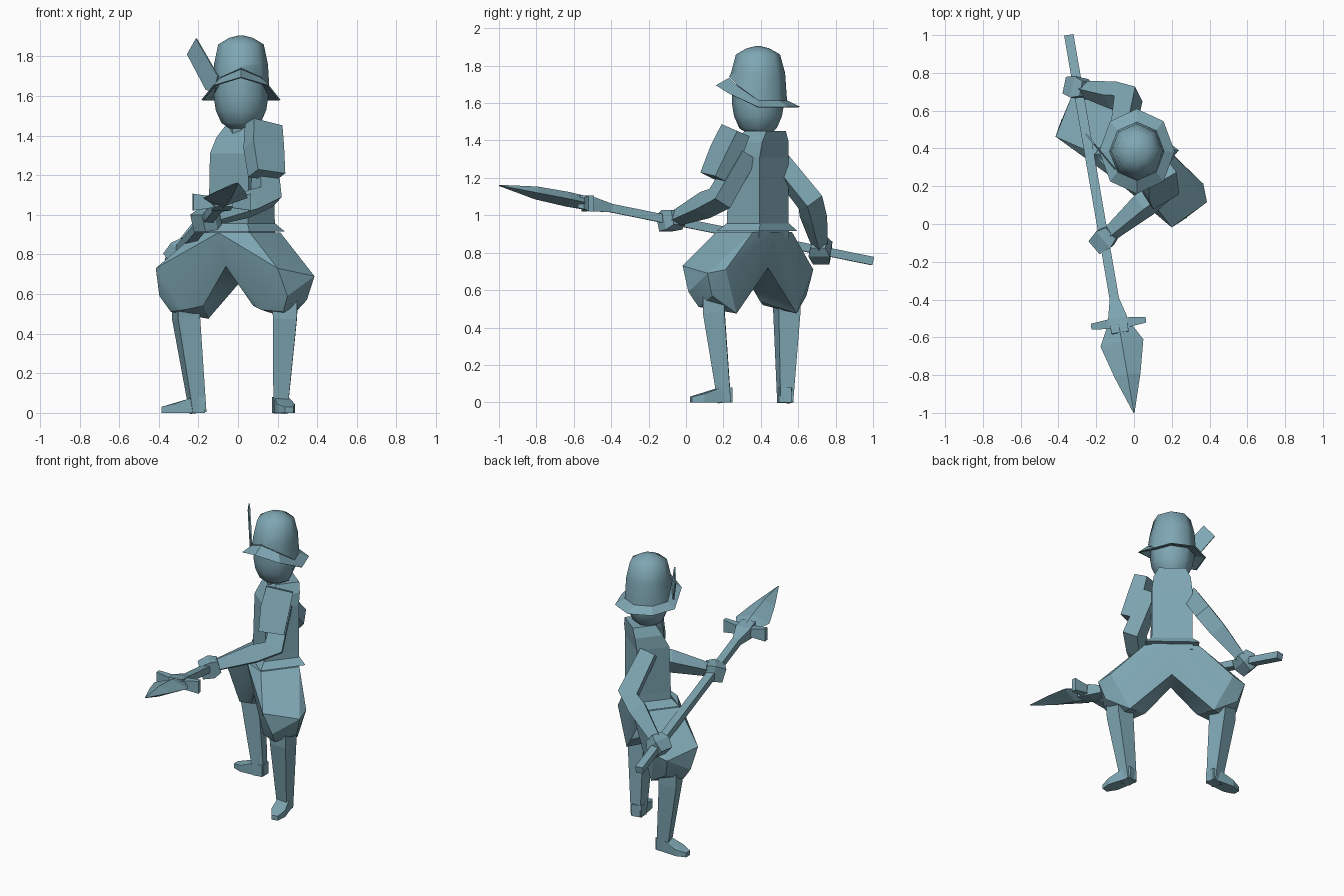
import bpy, bmesh
from math import radians, sin, cos, pi
from mathutils import Vector, Matrix

if "Cube" in bpy.data.objects:
    bpy.data.objects.remove(bpy.data.objects["Cube"])

# body frame: the figure is turned, x = its left, -y = its facing direction
BODY = Matrix.Translation((0, 0.36, 0)) @ Matrix.Rotation(radians(-38), 4, 'Z')

# one blue-grey colour throughout
PAINT = bpy.data.materials.new("blue_grey")
PAINT.diffuse_color = (0.21, 0.385, 0.455, 1)
PAINT.use_nodes = True
PAINT.node_tree.nodes["Principled BSDF"].inputs["Base Color"].default_value = PAINT.diffuse_color


def finish(name, bm, matrix=None, smooth=None, mirror=False):
    bmesh.ops.recalc_face_normals(bm, faces=bm.faces)
    me = bpy.data.meshes.new(name)
    bm.to_mesh(me)
    bm.free()
    me.materials.append(PAINT)
    ob = bpy.data.objects.new(name, me)
    bpy.context.collection.objects.link(ob)
    if matrix:
        ob.matrix_world = matrix
    if mirror:
        m = ob.modifiers.new("Mirror", 'MIRROR')
        m.use_clip = True
    if smooth:
        bpy.ops.object.select_all(action='DESELECT')
        ob.select_set(True)
        bpy.context.view_layer.objects.active = ob
        bpy.ops.object.shade_smooth_by_angle(angle=radians(smooth))
    return ob


def skin(name, rings, caps=True, **kw):
    """Join rings of points into a closed tube."""
    bm = bmesh.new()
    vr = [[bm.verts.new(p) for p in r] for r in rings]
    n = len(vr[0])
    for a, b in zip(vr, vr[1:]):
        for i in range(n):
            j = (i + 1) % n
            bm.faces.new((a[i], a[j], b[j], b[i]))
    if caps:
        bm.faces.new(vr[0])
        bm.faces.new(vr[-1])
    return finish(name, bm, **kw)


def beam(name, stations, up=(0, 0, 1), **kw):
    """Four-sided tapered bar; each station is (centre, width, height)."""
    pts = [Vector(s[0]) for s in stations]
    rings = []
    for i, (_, w, h) in enumerate(stations):
        t = (pts[min(i + 1, len(pts) - 1)] - pts[max(i - 1, 0)]).normalized()
        side = t.cross(Vector(up)).normalized()
        nrm = side.cross(t)
        rings.append([pts[i] + side * w / 2 * a + nrm * h / 2 * b
                      for a, b in ((1, 1), (-1, 1), (-1, -1), (1, -1))])
    return skin(name, rings, **kw)


def hull(name, pts, **kw):
    bm = bmesh.new()
    for p in pts:
        bm.verts.new(p)
    bmesh.ops.convex_hull(bm, input=bm.verts)
    loose = [v for v in bm.verts if not v.link_faces]
    bmesh.ops.delete(bm, geom=loose, context='VERTS')
    # open the seam where the mirrored half joins
    seam = [f for f in bm.faces if all(abs(v.co.x) < 1e-4 for v in f.verts)]
    bmesh.ops.delete(bm, geom=seam, context='FACES_ONLY')
    return finish(name, bm, **kw)


def rect(w, d, y, z):
    return [(w, y + d, z), (-w, y + d, z), (-w, y - d, z), (w, y - d, z)]


def octagon(rx, ry, z, dy=0):
    """Ring round the head axis; z may be a function of the angle."""
    out = []
    for i in range(8):
        a = -pi / 2 + i * pi / 4
        out.append((0.015 + rx * cos(a), 0.385 + dy + ry * sin(a),
                    z(a) if callable(z) else z))
    return out


# baggy breeches
hull("breeches", [
    (0, -.16, .91), (0, .15, .91), (.17, -.12, .91), (.17, .13, .91),
    (0, -.1, .74), (0, .1, .72),
    (.455, .045, .69), (.39, -.175, .73), (.38, .11, .71),
    (.41, -.12, .59), (.41, .04, .57),
    (.26, .09, .475), (.36, -.09, .51), (.20, .05, .54),
    (.25, -.13, .52), (.16, -.08, .54)],
    matrix=BODY, mirror=True, smooth=25)

# legs and splayed feet
beam("leg", [((.315, -.02, .6), .12, .13), ((.317, -.02, .48), .115, .12),
             ((.264, .01, .0), .07, .07)],
     up=(0.8, 0.6, 0), matrix=BODY, mirror=True)
ankle, toe = Vector((.264, .01, 0)), Vector((.134, -.105, 0))
d = toe.normalized()
s = Vector((-d.y, d.x, 0))
hull("foot", [ankle + d * a + s * b + Vector((0, 0, z)) for a, w, zs in
              ((-.036, .034, (0, .08)), (.035, .038, (0, .075)),
               (.12, .045, (0, .045)), (.185, .022, (0, .03)))
              for b in (-w, w) for z in zs], matrix=BODY, mirror=True)

# jerkin, flared hem and neck
skin("torso", [rect(.13, .11, .03, .88), rect(.125, .11, .03, 1.0),
               rect(.125, .105, .035, 1.31), rect(.115, .09, .06, 1.39),
               rect(.085, .075, .08, 1.45)], matrix=BODY)
skin("hem", [rect(.168, .145, .025, .915), rect(.127, .115, .03, .955)], matrix=BODY)
skin("neck", [octagon(.06, .06, 1.38, .02), octagon(.06, .06, 1.5)])

# head
skin("head", [octagon(.05, .05, 1.43, .01), octagon(.10, .10, 1.465),
              octagon(.128, .128, 1.53), octagon(.138, .14, 1.6),
              octagon(.13, .135, 1.7)], smooth=50)


# hat: crown, and brim turned up at the front
def lift(low, high):
    return lambda a: low + (high - low) * max(0, -sin(a)) ** 1.3


skin("hat_crown", [octagon(.145, .155, lift(1.615, 1.74)), octagon(.136, .145, 1.76),
                   octagon(.115, .118, 1.86), octagon(.06, .06, 1.893),
                   octagon(.012, .012, 1.905)], smooth=50)
skin("hat_brim", [octagon(.145, .155, lift(1.615, 1.735)),
                  octagon(.20, .225, lift(1.58, 1.695)),
                  octagon(.19, .215, lift(1.577, 1.69)),
                  octagon(.14, .15, lift(1.60, 1.72))], caps=False)

# flat feather on the hat
off = Vector((.003, .003, 0))
quill = [Vector((x, .17 - 1.2 * x, z)) for x, z in
         ((-.10, 1.70), (-.21, 1.89), (-.255, 1.81), (-.16, 1.63), (-.12, 1.62))]
skin("feather", [[p - off for p in quill], [p + off for p in quill]])

# spear: position along the shaft is given by y
BUTT, TIP = Vector((-.345, 1, .755)), Vector((0, -1, 1.16))


def on_spear(y):
    return BUTT + (TIP - BUTT) * (1 - y) / 2


beam("spear_shaft", [(on_spear(.997), .05, .045), (on_spear(-.40), .05, .045),
                     (on_spear(-.50), .10, .075), (on_spear(-.58), .09, .07)])
c = on_spear(-.525)
beam("spear_crossbar", [(c + Vector((-.145, -.018, 0)), .03, .085),
                        (c + Vector((-.06, -.007, 0)), .05, .06),
                        (c + Vector((.06, .007, 0)), .05, .06),
                        (c + Vector((.145, .018, 0)), .03, .085)])
axis = (TIP - BUTT).normalized()
side = axis.cross(Vector((0, 0, 1))).normalized()
up = side.cross(axis)
skin("spear_blade", [[on_spear(y) + side * w * a + up * h * b
                      for a, b in ((1, 0), (0, 1), (-1, 0), (0, -1))]
                     for y, w, h in ((-.50, .045, .035), (-.63, .115, .04),
                                     (-.80, .07, .035), (-1, .003, .003))])

# bent arms, each ending in a hand that grips the shaft
arms = {
    "front": ((.125, .32, 1.33), (.145, .18, 1.09), -.08),
    "rear": ((-.06, .49, 1.29), (-.03, .665, 1.07), .72),
}
for key, (shoulder, elbow, y) in arms.items():
    sh, el, hand = Vector(shoulder), Vector(elbow), on_spear(y)
    bend = (el - sh).cross(hand - el).normalized()
    beam(key + "_arm", [(sh, .10, .10), (el, .12, .105),
                        (el.lerp(hand, .3), .11, .10),
                        (el.lerp(hand, .9), .065, .06)], up=bend)
    a = (hand - el).normalized()
    beam(key + "_hand", [(hand - a * .06, .08, .08), (hand - a * .01, .115, .11),
                         (hand + a * .06, .09, .09)])

# slab hanging over the front shoulder
beam("shoulder_pad", [((.13, .265, 1.455), .17, .085), ((.13, .215, 1.34), .18, .10),
                      ((.145, .155, 1.20), .16, .10)],
     up=(-sin(radians(30)), cos(radians(30)), 0))
